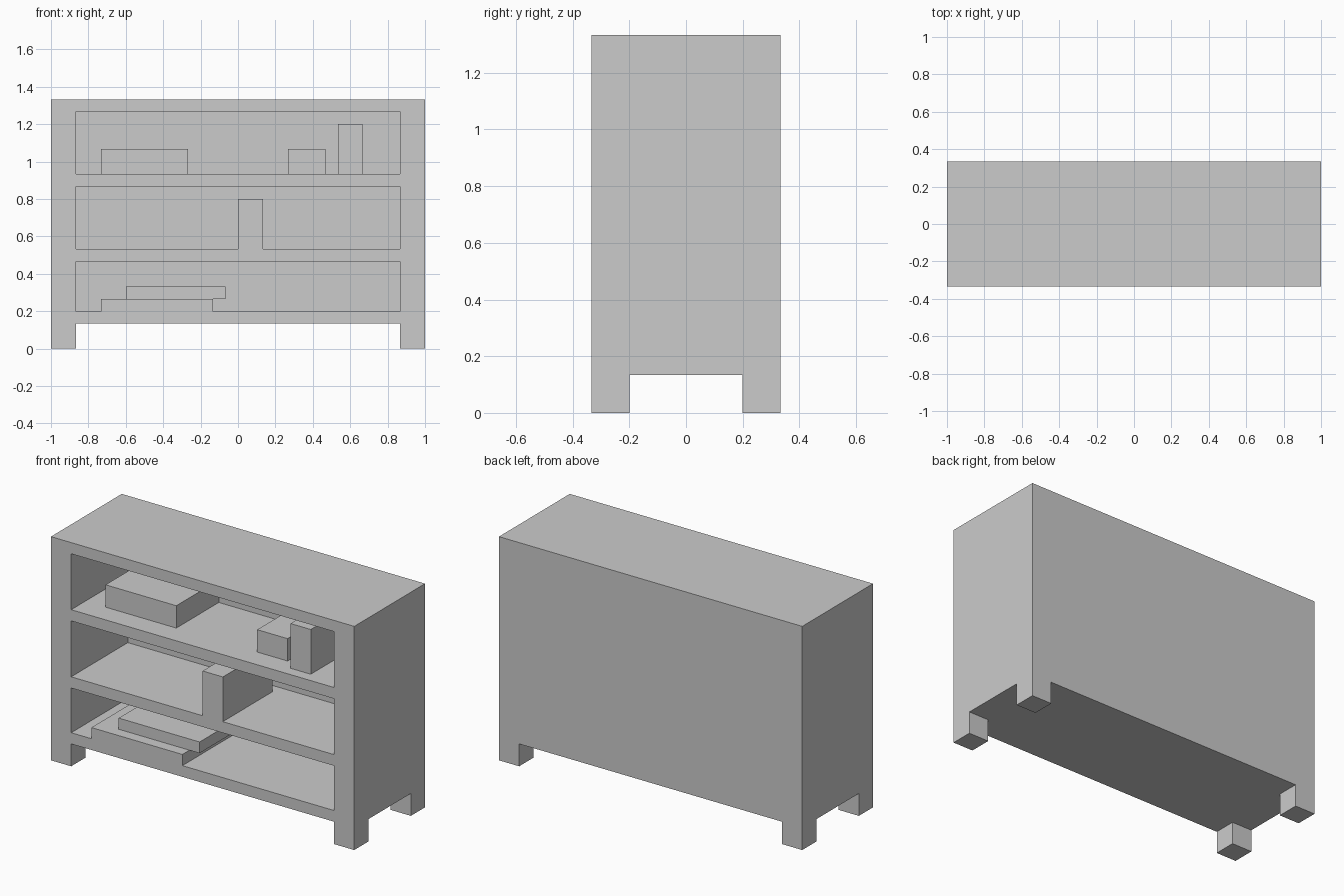
import bpy
from mathutils import Vector

U = 1 / 15  # all parts sit on a regular module

start = bpy.data.objects.get("Cube")
if start:
    bpy.data.objects.remove(start, do_unlink=True)

grey = bpy.data.materials.new("plain_grey")
grey.use_nodes = True
grey.diffuse_color = (0.6, 0.6, 0.6, 1)
bsdf = next(n for n in grey.node_tree.nodes if n.type == "BSDF_PRINCIPLED")
bsdf.inputs["Base Color"].default_value = grey.diffuse_color


def box(name, x, y, z):
    """Box spanning the given ranges, in modules."""
    lo, hi = (Vector(p) * U for p in zip(x, y, z))
    bpy.ops.mesh.primitive_cube_add(size=1)
    ob = bpy.context.object
    ob.name = ob.data.name = name
    for v in ob.data.vertices:
        v.co = (lo + hi) / 2 + v.co * (hi - lo)
    ob.data.materials.append(grey)
    return ob


def cut(target, x, y, z):
    """Carve a box out of the target."""
    cutter = box("cutter", x, y, z)
    cutter.hide_render = True
    mod = target.modifiers.new("cut", "BOOLEAN")
    mod.operation = "DIFFERENCE"
    mod.solver = "EXACT"
    mod.object = cutter
    bpy.context.view_layer.objects.active = target
    bpy.ops.object.modifier_apply(modifier=mod.name)
    bpy.data.objects.remove(cutter, do_unlink=True)


# Cabinet carcass with three open compartments
carcass = box("cabinet", (-15, 15), (-5, 5), (0, 20))
for bottom, top in ((3, 7), (8, 13), (14, 19)):
    cut(carcass, (-13, 13), (-6, 3), (bottom, top))

# Clear the underside both ways, leaving four corner legs
cut(carcass, (-13, 13), (-6, 6), (-1, 2))
cut(carcass, (-16, 16), (-3, 3), (-1, 2))

# Top shelf items
box("wide_box", (-11, -4), (-3, 3), (14, 16))
box("small_box", (4, 7), (-3, 3), (14, 16))
box("tall_box", (8, 10), (-4, 3), (14, 18))

# Middle shelf item
box("upright_book", (0, 2), (-5, 2), (8, 12))

# Bottom shelf stack
box("lower_flat_book", (-11, -2), (-5, 3), (3, 4))
box("upper_flat_book", (-9, -1), (-4, 3), (4, 5))
